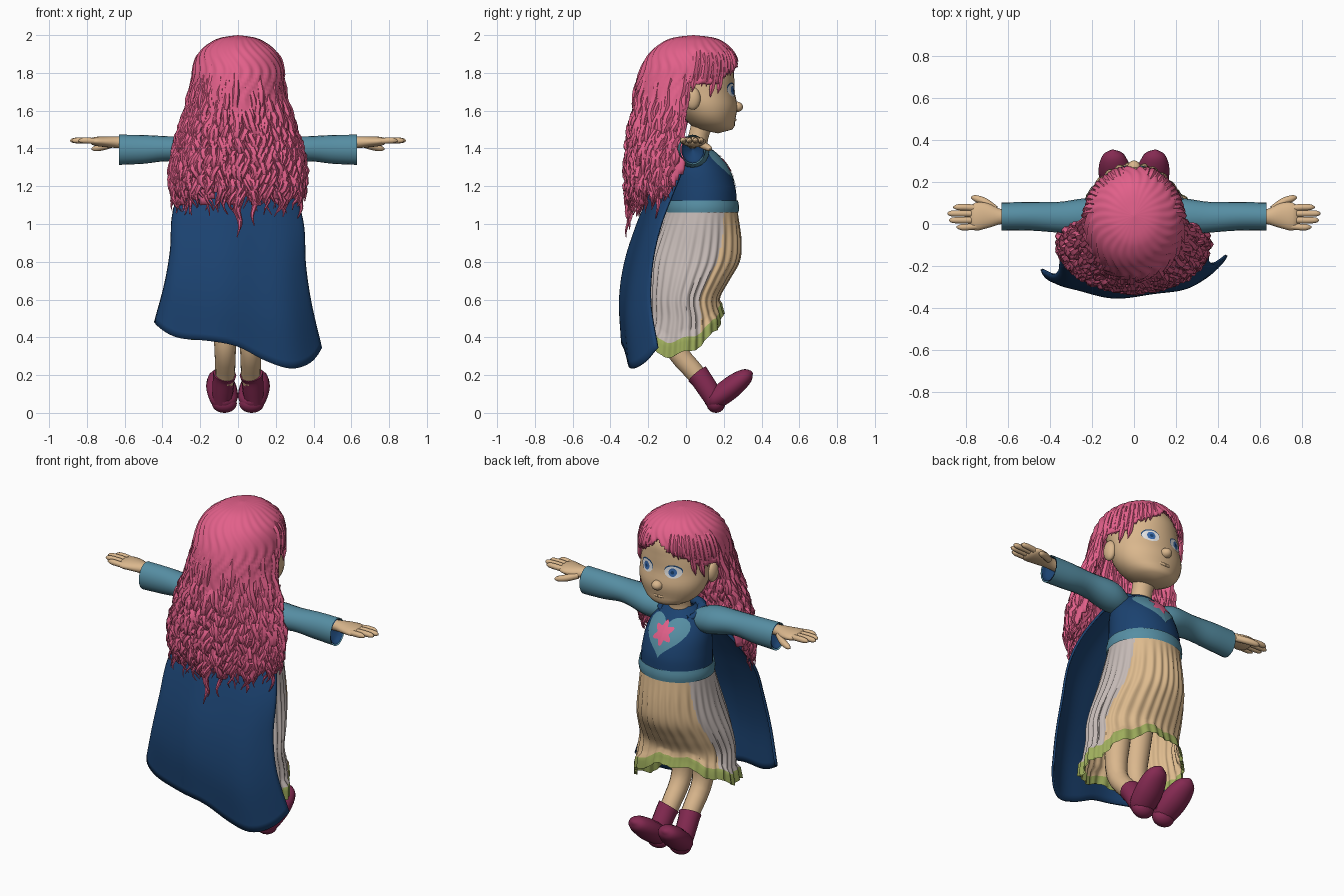
import bpy, bmesh, math, random
from math import sin, cos, pi, tau
from mathutils import Vector
from mathutils.bvhtree import BVHTree

random.seed(7)
if "Cube" in bpy.data.objects:
    bpy.data.objects.remove(bpy.data.objects["Cube"])


def material(name, code):
    rgb = [int(code[i:i + 2], 16) / 255 for i in (0, 2, 4)]
    col = [c / 12.92 if c < .04 else ((c + .055) / 1.055) ** 2.4 for c in rgb] + [1]
    m = bpy.data.materials.new(name)
    m.use_nodes = True
    m.diffuse_color = col
    m.node_tree.nodes["Principled BSDF"].inputs["Base Color"].default_value = col
    return m


HAIR, SKIN = material("pink_hair", "E2608A"), material("skin", "DAB78D")
NAVY, TEAL = material("navy_cloth", "1B4270"), material("teal_cloth", "568EA3")
LINEN, TAN = material("pale_linen", "C4B9B5"), material("tan_cloth", "DEBB8E")
GREEN, MAROON = material("green_trim", "9EAD5C"), material("maroon_leather", "852A52")
BLUE, WHITE = material("eye_blue", "3A6CB0"), material("eye_white", "E6E6E6")


def sample(rows, t):
    """Smooth interpolation of a table whose first column is the key."""
    t = min(max(t, rows[0][0]), rows[-1][0])
    i = max(k for k in range(len(rows) - 1) if rows[k][0] <= t)
    a, b = rows[i], rows[i + 1]
    p, q = rows[max(i - 1, 0)], rows[min(i + 2, len(rows) - 1)]
    h = b[0] - a[0]
    s = (t - a[0]) / h
    out = []
    for k in range(1, len(a)):
        m = (b[k] - p[k]) / (b[0] - p[0]) * h
        n = (q[k] - a[k]) / (q[0] - a[0]) * h
        out.append(a[k] + s * m + s * s * (3 * (b[k] - a[k]) - 2 * m - n)
                   + s ** 3 * (2 * (a[k] - b[k]) + m + n))
    return out


def finish(name, bm, mats, mirror=False, thick=0):
    bmesh.ops.recalc_face_normals(bm, faces=bm.faces)
    me = bpy.data.meshes.new(name)
    bm.to_mesh(me)
    bm.free()
    ob = bpy.data.objects.new(name, me)
    bpy.context.collection.objects.link(ob)
    for m in mats:
        me.materials.append(m)
    if mirror:
        ob.modifiers.new("mirror", "MIRROR")
    if thick:
        ob.modifiers.new("thickness", "SOLIDIFY").thickness = thick
    bpy.ops.object.select_all(action="DESELECT")
    ob.select_set(True)
    bpy.context.view_layer.objects.active = ob
    bpy.ops.object.shade_smooth_by_angle(angle=math.radians(50))
    return ob


def surf(name, fn, nu, nv, mats, pick=None, keep=None, **kw):
    """Grid surface from fn(u, v); closed seams and poles are welded."""
    bm = bmesh.new()
    g = [[bm.verts.new(fn(i / nu, j / nv)) for i in range(nu + 1)] for j in range(nv + 1)]
    for j in range(nv):
        for i in range(nu):
            f = bm.faces.new((g[j][i], g[j][i + 1], g[j + 1][i + 1], g[j + 1][i]))
            if pick:
                f.material_index = pick((i + .5) / nu, (j + .5) / nv)
    if keep:
        bad = [f for f in bm.faces if not keep(f.calc_center_median())]
        bmesh.ops.delete(bm, geom=bad, context="FACES")
    bmesh.ops.remove_doubles(bm, verts=bm.verts, dist=1e-5)
    return finish(name, bm, mats, **kw)


def upright(name, rows, mat, nu=32, nv=24):
    """Loft of ellipses up z; rows are (z, centre y, radius x, radius y)."""
    def fn(u, v):
        z = rows[0][0] + v * (rows[-1][0] - rows[0][0])
        cy, rx, ry = sample(rows, z)
        return Vector((rx * sin(u * tau), cy + ry * cos(u * tau), z))
    return surf(name, fn, nu, nv, [mat])


def sideways(name, rows, mat):
    """Mirrored loft along x; rows are (x, centre y, centre z, radius y, radius z)."""
    def fn(u, v):
        x = rows[0][0] + v * (rows[-1][0] - rows[0][0])
        cy, cz, ry, rz = sample(rows, x)
        return Vector((x, cy + ry * cos(u * tau), cz + rz * sin(u * tau)))
    return surf(name, fn, 20, 16, [mat], mirror=True)


def add_tube(bm, pts, radii, n=6, wide=1):
    pts = [Vector(p) for p in pts]
    rings = []
    for i, p in enumerate(pts):
        t = (pts[min(i + 1, len(pts) - 1)] - pts[max(i - 1, 0)]).normalized()
        ref = Vector((1, 0, 0)) if abs(t.x) < .75 else Vector((0, 0, 1))
        a = (ref - t * ref.dot(t)).normalized()
        b = t.cross(a)
        rings.append([bm.verts.new(p + radii[i] * (a * wide * cos(k * tau / n) + b * sin(k * tau / n)))
                      for k in range(n)])
    for r, s in zip(rings, rings[1:]):
        for k in range(n):
            bm.faces.new((r[k], r[(k + 1) % n], s[(k + 1) % n], s[k]))
    bm.faces.new(rings[0])
    bm.faces.new(rings[-1])


def tubes(name, specs, mat, wide=1):
    """Mirrored, smoothly interpolated tubes; each point is (x, y, z, radius)."""
    bm = bmesh.new()
    for pts in specs:
        rows = [(i,) + tuple(p) for i, p in enumerate(pts)]
        q = [sample(rows, k / 4) for k in range(4 * len(pts) - 3)]
        add_tube(bm, [p[:3] for p in q], [max(p[3], .002) for p in q], 14, wide)
    return finish(name, bm, [mat], True)


def ball(name, loc, size, mat, mirror=False):
    bm = bmesh.new()
    bmesh.ops.create_uvsphere(bm, u_segments=20, v_segments=12, radius=1)
    for v in bm.verts:
        v.co = Vector(loc) + v.co * Vector(size)
    return finish(name, bm, [mat], mirror)


def decal(name, target, centre, outline, lift, mat, mirror=False):
    """Thin plate laid on the +y side of a part."""
    tree = BVHTree.FromPolygons([v.co for v in target.data.vertices],
                                [p.vertices for p in target.data.polygons])
    def fn(u, v):
        ox, oz = outline(u * tau)
        x, z = centre[0] + v * ox, centre[1] + v * oz
        hit = tree.ray_cast(Vector((x, 1, z)), Vector((0, -1, 0)))[0]
        return Vector((x, (hit.y if hit else .2) + lift, z))
    return surf(name, fn, 40, 6, [mat], mirror=mirror)


# Head, face and neck
head = upright("head", [(1.48, .17, 0, 0), (1.5, .155, .1, .09), (1.55, .13, .168, .13),
                        (1.62, .11, .2, .162), (1.7, .09, .203, .168), (1.78, .07, .2, .185),
                        (1.86, .05, .185, .195), (1.93, .04, .13, .14), (1.96, .03, 0, 0)], SKIN)
upright("neck", [(1.36, .05, .08, .07), (1.44, .06, .06, .055), (1.54, .09, .065, .06)], SKIN, nv=8)
ball("nose", (0, .268, 1.62), (.032, .034, .028), SKIN)
ball("ear", (.2, .035, 1.665), (.028, .042, .06), SKIN, True)
tubes("lips", [[(0, .258, 1.552, .009), (.03, .253, 1.554, .008), (.05, .24, 1.56, .003)]], SKIN)
for part, rx, rz, dz, lift, mat in (
        ("lash_line", .048, .035, .006, .002, NAVY), ("eye_white", .046, .034, 0, .004, WHITE),
        ("iris", .022, .024, 0, .006, BLUE), ("pupil", .009, .01, 0, .008, NAVY)):
    decal(part, head, (.085, 1.708 + dz), lambda a: (rx * cos(a), rz * sin(a)), lift, mat, True)

# Bodice, belt and chest emblem
torso = upright("bodice", [(1.04, .085, .2, .183), (1.12, .085, .2, .183), (1.2, .08, .195, .18),
                           (1.3, .06, .18, .16), (1.38, .035, .14, .12), (1.43, .035, .07, .065)], NAVY)
upright("belt", [(1.06, .085, .21, .193), (1.09, .085, .213, .196), (1.125, .085, .206, .19)], TEAL, nv=4)
decal("heart_patch", torso, (0, 1.305),
      lambda a: (.008 * 16 * sin(a) ** 3,
                 .0072 * (13 * cos(a) - 5 * cos(2 * a) - 2 * cos(3 * a) - cos(4 * a))), .005, TEAL)
decal("flower_patch", torso, (0, 1.315),
      lambda a: ((.05 + .014 * cos(6 * a)) * sin(a), (.05 + .014 * cos(6 * a)) * cos(a)), .01, HAIR)
tubes("collar", [[(0, -.05, 1.42, .025), (.09, -.02, 1.42, .028), (.12, .05, 1.4, .022),
                  (.085, .105, 1.385, .014), (0, .14, 1.37, .01)]], NAVY)

# Sleeves and hands
sideways("sleeve", [(.1, .03, 1.36, .06, .06), (.2, .035, 1.38, .088, .08), (.36, .032, 1.398, .073, .066),
                    (.5, .037, 1.395, .068, .076), (.63, .035, 1.393, .067, .08)], TEAL)
sideways("cuff_lining", [(.56, .035, 1.393, 0, 0), (.6, .035, 1.393, .05, .06),
                         (.628, .035, 1.393, .06, .072)], NAVY)
sideways("palm", [(.5, .035, 1.425, .03, .03), (.63, .035, 1.432, .035, .03), (.7, .04, 1.435, .06, .028),
                  (.77, .034, 1.438, .06, .02), (.79, .034, 1.438, 0, 0)], SKIN)
fingers = [[(.74, y * .9 + .003, 1.438, .015), (.8, y, 1.442, .016), (tip - .02, y, 1.442, .014),
            (tip, y, 1.44, .004)] for y, tip in ((-.015, .845), (.018, .88), (.05, .888), (.08, .86))]
thumb = [(.66, .07, 1.425, .018), (.71, .105, 1.41, .019), (.755, .123, 1.4, .015), (.775, .127, 1.397, .004)]
tubes("fingers", fingers + [thumb], SKIN)

# Pleated skirt with a ruffled trim and a plain lining
SKIRT = [(.25, -.02, .305, .225), (.4, -.012, .3, .215), (.5, -.005, .29, .2), (.6, -.015, .28, .19),
         (.7, .01, .265, .215), (.8, .04, .24, .24), (.9, .06, .22, .23), (1.08, .085, .2, .187)]


def skirt(u, v, inset=0):
    a = u * tau
    hem = .41 + .05 * cos(a) + .045 * cos(2 * a) - .055 * sin(a - .35) + .012 * sin(9 * a)
    z = 1.08 + v * (hem - 1.08)
    cy, rx, ry = sample(SKIRT, z)
    k = 1 - inset + .022 * min(1, 4 * v) * sin(30 * a + sin(5 * a))
    if v > .88:
        k += .04 + .03 * sin(9 * a + 1)
    return Vector((k * rx * sin(a), cy + k * ry * cos(a), z))


surf("skirt", skirt, 180, 30, [LINEN, TAN, GREEN],
     pick=lambda u, v: 2 if v > .9 else int(cos(u * tau) > .62 - .25 * v))
surf("skirt_lining", lambda u, v: skirt(u, v, .025), 180, 30, [TAN, GREEN], pick=lambda u, v: int(v > .93))

# Legs and boots
tubes("leg", [[(.07, 0, .85, .08), (.07, -.05, .6, .072), (.068, -.06, .36, .058),
               (.068, .05, .21, .052), (.07, .1, .14, .045)]], SKIN)
tubes("boot_shaft", [[(.07, .06, .205, .062), (.075, .08, .18, .058), (.08, .12, .12, .056),
                      (.085, .155, .06, .05)]], MAROON)
tubes("boot_foot", [[(.07, .1, .06, .01), (.073, .14, .065, .05), (.083, .21, .112, .06),
                     (.094, .275, .163, .055), (.1, .325, .2, .038), (.102, .35, .216, .008)]], MAROON, 1.35)
ball("boot_heel", (.072, .158, .05), (.066, .05, .05), MAROON, True)

# Cape with an uneven lower edge
CAPE = [(0, .12, -.06, 0), (.11, .22, -.13, -.02), (.26, .31, -.2, -.09), (.4, .35, -.26, -.15),
        (.59, .36, -.322, -.2), (.78, .39, -.348, -.215), (1, .445, -.335, -.185)]
HEM = [(-1, .48), (-.6, .4), (-.25, .38), (0, .35), (.25, .275), (.5, .235), (.75, .265), (1, .345)]


def cape(u, v):
    s = 2 * u - 1
    w, back, edge = sample(CAPE, v)
    bow = max(0, cos(s * pi / 2)) ** .8
    y = edge + .03 * s * v + (back - edge) * bow + .008 * v * sin(9 * s)
    z = 1.42 + v * (sample(HEM, s)[0] - 1.42)
    return Vector((w * sin(1.3 * s) / sin(1.3), y, z))


surf("cape", cape, 40, 30, [NAVY], thick=.012)

# Hair: a combed shell, parted in front, with wavy locks growing out of it
SHELL = [(.9, -.12, .33, .2), (1.1, -.095, .345, .215), (1.25, -.085, .35, .225), (1.45, -.05, .312, .248),
         (1.6, -.02, .272, .262), (1.75, .005, .245, .268), (1.85, .025, .23, .252),
         (1.92, .035, .195, .212), (1.97, .04, .13, .15), (1.99, .04, .075, .09), (2, .04, 0, 0)]


def hair_point(a, z, off=0):
    cy, rx, ry = sample(SHELL, z)
    return Vector(((rx + off) * sin(a), cy - (ry + off) * cos(a), z))


def shell(u, v):
    z = 2 - .9 * v ** 1.8
    wave = .005 * sin(26 * u * tau + 5 * sin(20 * z)) * min(1, 3 * v)
    return hair_point(u * tau, z, wave)


def hairline(x, y):
    return 1.745 + .8 * max(0, y - .16) + (max(0, .06 - abs(x)) if y > .1 else 0)


def in_hair(c):
    ragged = 1.13 + .03 * sin(45 * c.x) + max(0, c.y + .14)
    return c.z > (ragged if c.y < 0 else hairline(c.x, c.y))


surf("hair_shell", shell, 120, 48, [HAIR], thick=.012, keep=in_hair)


def lock(bm, a, top, end, radius, curl=1, steps=26):
    ph, freq = random.uniform(0, tau), random.uniform(30, 46)
    pts, radii = [], []
    for i in range(steps + 1):
        s = i / steps
        z = top - (top - end) * s ** 1.2
        k = curl * min(1, max(0, (1.78 - z) / .35))
        rise = -.008 - radius * max(0, 1 - 2.5 * s)
        pts.append(hair_point(a + .055 * k * sin(freq * z + ph), z, rise + .02 * k * cos(freq * z + 2 * ph)))
        radii.append(radius * (.4 + .6 * min(1, 3 * s)) * min(1, .12 + 4 * (1 - s)))
    add_tube(bm, pts, radii)


bm = bmesh.new()
for i in range(150):
    a = math.radians(-94 + 188 * (i * .618 % 1))
    end = random.uniform(1.04, 1.2) + .15 * max(0, abs(a) - 1.2)
    lock(bm, a, random.uniform(1.5, 1.95), end, random.uniform(.014, .023))
for a, end in ((0, .93), (.03, .97), (1.3, 1.03), (-1.3, 1.03), (.25, .99)):
    lock(bm, a, 1.5, end, .018, .5)
finish("back_locks", bm, [HAIR])

bm = bmesh.new()
for side in (-1, 1):
    for d in range(96, 168, 6):
        a = side * math.radians(d)
        rim = hair_point(a, 1.8)
        lock(bm, a, 1.94, hairline(rim.x, rim.y) - random.uniform(0, .025), random.uniform(.014, .02), 0, 14)
    for d, end in ((122, 1.67), (132, 1.69), (98, 1.7)):
        lock(bm, side * math.radians(d), 1.85, end, .016, .3, 16)
finish("fringe_locks", bm, [HAIR])
